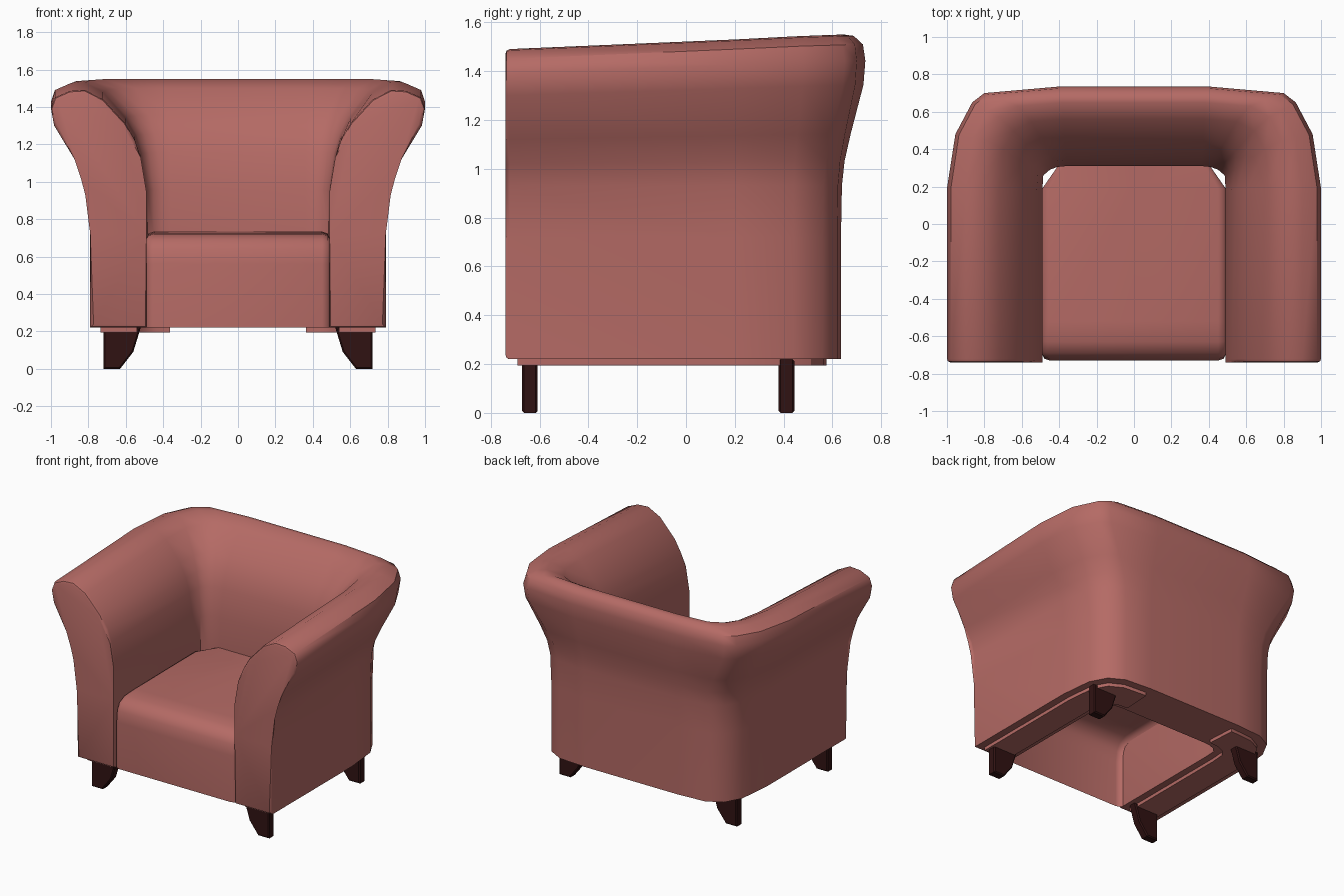
import bpy, bmesh
from mathutils import Vector

if "Cube" in bpy.data.objects:
    bpy.data.objects.remove(bpy.data.objects["Cube"])


def material(name, color):
    m = bpy.data.materials.new(name)
    m.diffuse_color = (*color, 1)
    m.use_nodes = True
    m.node_tree.nodes["Principled BSDF"].inputs["Base Color"].default_value = m.diffuse_color
    return m


FABRIC = material("fabric", (0.46, 0.145, 0.13))
WOOD = material("dark_wood", (0.03, 0.006, 0.006))


def finish(name, bm, mat, angle=0.75, recalc=True):
    if recalc:
        bmesh.ops.recalc_face_normals(bm, faces=bm.faces)
    me = bpy.data.meshes.new(name)
    bm.to_mesh(me)
    bm.free()
    me.materials.append(mat)
    ob = bpy.data.objects.new(name, me)
    bpy.context.collection.objects.link(ob)
    bpy.ops.object.select_all(action='DESELECT')
    ob.select_set(True)
    bpy.context.view_layer.objects.active = ob
    bpy.ops.object.shade_smooth_by_angle(angle=angle)
    return ob


def sweep(stations, profile):
    """Closed section swept along stations of (inner, outer, roll, lift).
    Section coordinate a: 0 = inner, 1 = outer, 2 = roll edge."""
    bm = bmesh.new()
    rings = []
    for inner, outer, roll, lift in stations:
        i, o, r = Vector(inner), Vector(outer), Vector(roll)
        ring = []
        for a, z in profile:
            p = i.lerp(o, a) if a <= 1 else o.lerp(r, a - 1)
            k = min(1, max(0, (z - 0.9) / 0.55))
            ring.append(bm.verts.new((p.x, p.y, z + lift * k)))
        rings.append(ring)
    n = len(profile)
    for r0, r1 in zip(rings, rings[1:]):
        for j in range(n):
            k = (j + 1) % n
            bm.faces.new((r0[j], r0[k], r1[k], r1[j]))
    caps = [bm.faces.new(rings[0]), bm.faces.new(rings[-1])]
    return bm, caps


def half_path(front):
    return [
        ((.49, front), (.79, front), (1.0, front), 0),
        ((.49, .18), (.79, .20), (1.0, .19), .04),
        ((.485, .26), (.765, .44), (.955, .48), .053),
        ((.45, .29), (.70, .56), (.865, .65), .058),
        ((.41, .305), (.59, .62), (.80, .70), .06),
        ((.36, .31), (.38, .635), (.40, .735), .06),
    ]


def flip(s):
    return tuple((-p[0], p[1]) for p in s[:3]) + (s[3],)


# Arms and back: one rolled U-shaped shell
roll_profile = [(0, .22), (0, .72), (0, .95), (.1, 1.13), (.2, 1.22), (.37, 1.31),
                (.77, 1.44), (1.14, 1.49), (1.52, 1.485), (1.9, 1.45), (2, 1.39),
                (1.92, 1.30), (1.4, 1.12), (1.15, 1.02), (1.04, .93), (1, .72), (1, .22)]
half = half_path(-.74)
bm, caps = sweep(half + [flip(s) for s in reversed(half)], roll_profile)
bmesh.ops.bevel(bm, geom=list({e for f in caps for e in f.edges}), offset=.018,
                segments=2, profile=.5, affect='EDGES')
finish("arms_and_back", bm, FABRIC)

# Thin base strips under each arm, wrapping the back corners
strip_profile = [(.17, .195), (.17, .225), (.82, .225), (.82, .195)]
for side in ("right", "left"):
    path = half_path(-.69)
    if side == "left":
        path = [flip(s) for s in path]
    bm, _ = sweep(path, strip_profile)
    finish(side + "_base_strip", bm, FABRIC, .5)

# Seat: open waterfall sheet with softened sides and clipped back corners
front_curve = [(-.73, .22, 0), (-.73, .56, 0), (-.72, .64, .2), (-.69, .69, .5),
               (-.63, .72, .85), (-.52, .727, 1), (.19, .733, 1), (.31, .735, 1)]
columns = [(-.49, .03), (-.48, .01), (-.45, 0), (0, 0), (.45, 0), (.48, .01), (.49, .03)]
bm = bmesh.new()
grid = []
for y, z, up in front_curve:
    s = .83 if y > .3 else 1
    grid.append([bm.verts.new((x * s, y + d * (1 - up), z - d * up)) for x, d in columns])
for r0, r1 in zip(grid, grid[1:]):
    for j in range(len(columns) - 1):
        bm.faces.new((r0[j], r0[j + 1], r1[j + 1], r1[j]))
finish("seat", bm, FABRIC, 1.0, recalc=False)

# Four flat tapered legs
leg_outline = [(.72, .22), (.72, 0), (.63, 0), (.56, .09), (.52, .22)]
for row, y in (("front", -.64), ("back", .412)):
    for side, sx in (("right", 1), ("left", -1)):
        bm = bmesh.new()
        face = bm.faces.new([bm.verts.new((sx * x, y - .032, z)) for x, z in leg_outline])
        new = bmesh.ops.extrude_face_region(bm, geom=[face])["geom"]
        bmesh.ops.translate(bm, vec=(0, .064, 0),
                            verts=[v for v in new if isinstance(v, bmesh.types.BMVert)])
        edges = [e for e in bm.edges
                 if abs(e.verts[0].co.y - e.verts[1].co.y) < .001]
        bmesh.ops.bevel(bm, geom=edges, offset=.008, segments=1, affect='EDGES')
        finish(f"{row}_{side}_leg", bm, WOOD, .5)
